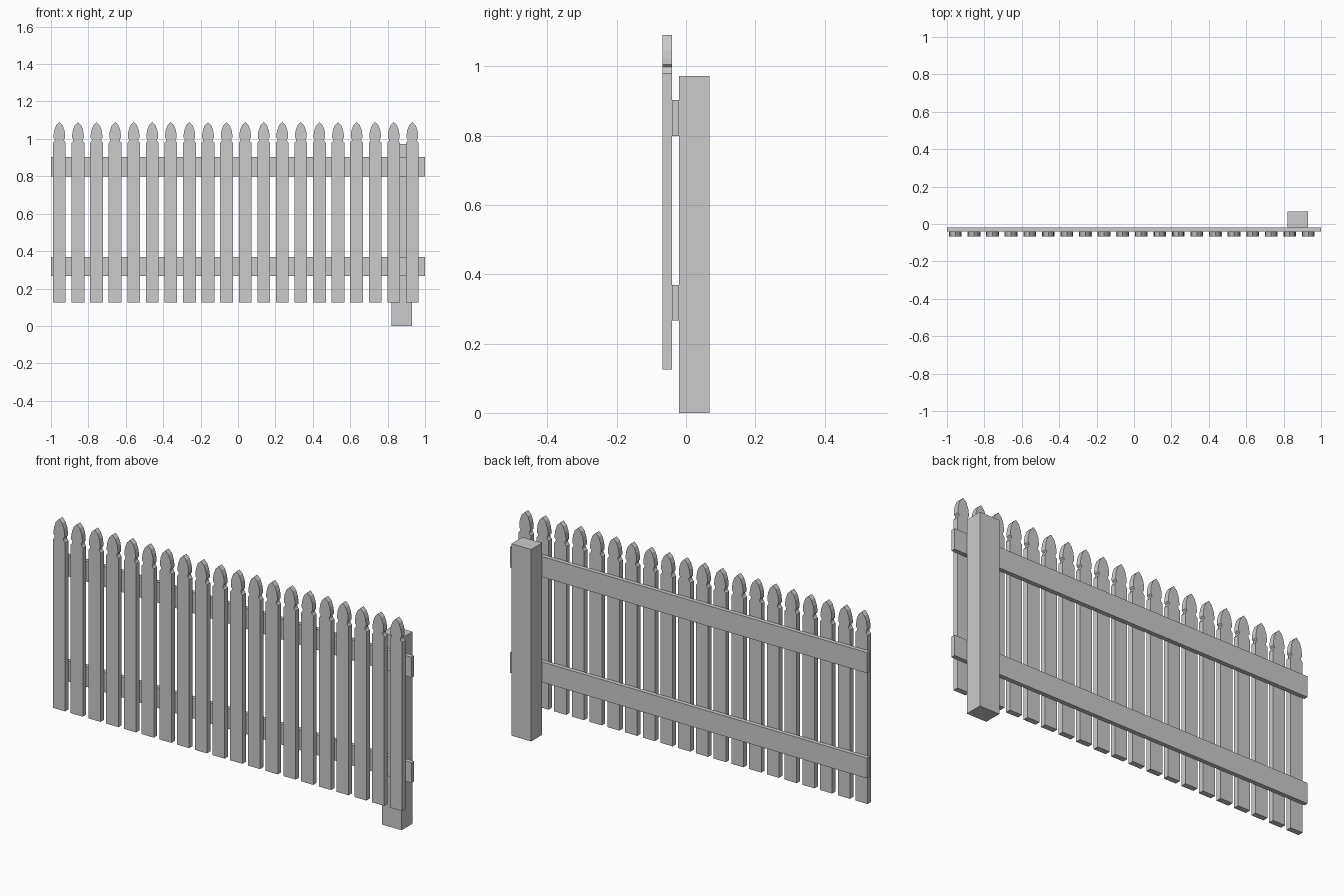
import bpy, bmesh

if "Cube" in bpy.data.objects:
    bpy.data.objects.remove(bpy.data.objects["Cube"])


def box(name, x0, x1, y0, y1, z0, z1):
    bpy.ops.mesh.primitive_cube_add(size=1, location=((x0 + x1) / 2, (y0 + y1) / 2, (z0 + z1) / 2))
    ob = bpy.context.object
    ob.name = name
    ob.scale = (x1 - x0, y1 - y0, z1 - z0)
    bpy.ops.object.transform_apply(location=False, rotation=False, scale=True)
    return ob


# post and two rails
box("post", 0.82, 0.93, -0.02, 0.068, 0, 0.972)
box("lower_rail", -1, 1, -0.041, -0.02, 0.266, 0.369)
box("upper_rail", -1, 1, -0.041, -0.02, 0.799, 0.903)

# picket: half outline with shoulder, neck and pointed head, mirrored and extruded
half = [(0.034, 0.125), (0.034, 0.979), (0.027, 0.987), (0.024, 0.998), (0.031, 1.005),
        (0.031, 1.022), (0.027, 1.047), (0.017, 1.073), (0, 1.09)]
outline = half + [(-x, z) for x, z in reversed(half[:-1])]
bm = bmesh.new()
face = bm.faces.new([bm.verts.new((x, -0.068, z)) for x, z in outline])
ext = bmesh.ops.extrude_face_region(bm, geom=[face])
moved = [v for v in ext["geom"] if isinstance(v, bmesh.types.BMVert)]
bmesh.ops.translate(bm, verts=moved, vec=(0, 0.027, 0))
bmesh.ops.recalc_face_normals(bm, faces=bm.faces)
mesh = bpy.data.meshes.new("picket")
bm.to_mesh(mesh)
bm.free()

# row of twenty pickets
for i in range(20):
    ob = bpy.data.objects.new(f"picket_{i + 1}", mesh)
    ob.location.x = -0.955 + i * 1.887 / 19
    bpy.context.collection.objects.link(ob)
